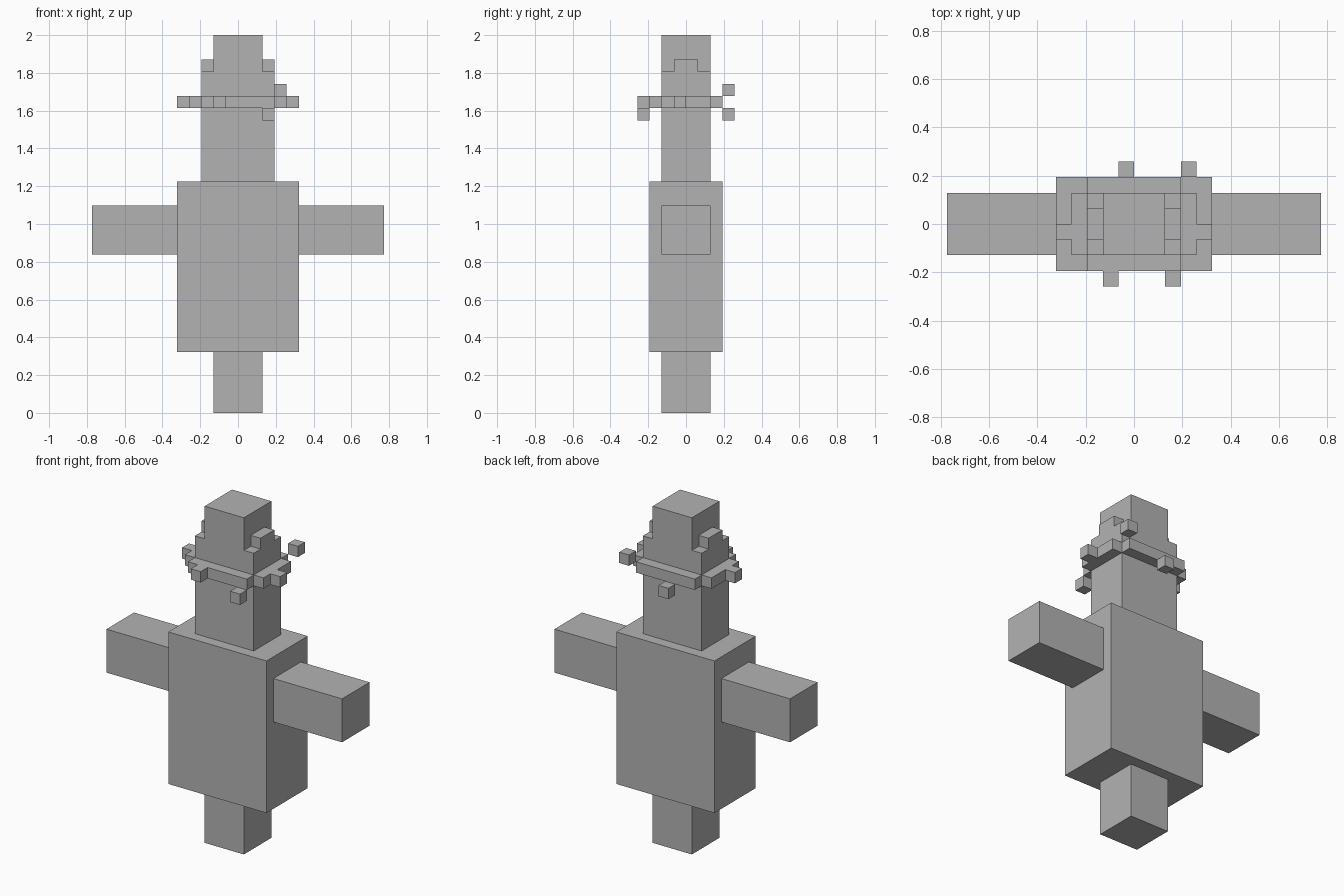
import bpy
import bmesh
from mathutils import Vector

if "Cube" in bpy.data.objects:
    bpy.data.objects.remove(bpy.data.objects["Cube"], do_unlink=True)

U = 2 / 31  # one grid cell; the figure is 31 cells tall

grey = bpy.data.materials.new("plain grey")
grey.use_nodes = True
colour = (0.45, 0.45, 0.45, 1)
grey.diffuse_color = colour
grey.node_tree.nodes["Principled BSDF"].inputs["Base Color"].default_value = colour


def prism(name, points, direction):
    """Extrude a flat outline, given in cells, along a direction."""
    bm = bmesh.new()
    face = bm.faces.new([bm.verts.new(Vector(p) * U) for p in points])
    out = bmesh.ops.extrude_face_region(bm, geom=[face], use_keep_orig=True)
    verts = [g for g in out["geom"] if isinstance(g, bmesh.types.BMVert)]
    bmesh.ops.translate(bm, verts=verts, vec=Vector(direction) * U)
    bmesh.ops.recalc_face_normals(bm, faces=bm.faces)
    mesh = bpy.data.meshes.new(name)
    bm.to_mesh(mesh)
    bm.free()
    mesh.materials.append(grey)
    obj = bpy.data.objects.new(name, mesh)
    bpy.context.collection.objects.link(obj)
    return obj


def box(name, x0, x1, y0, y1, z0, z1):
    outline = [(x0, y0, z0), (x1, y0, z0), (x1, y1, z0), (x0, y1, z0)]
    return prism(name, outline, (0, 0, z1 - z0))


# Leg post, torso and arms
box("leg_post", -2, 2, -2, 2, 0, 5)
box("torso", -5, 5, -3, 3, 5, 19)
box("left_arm", 5, 12, -2, 2, 13, 17)
box("right_arm", -12, -5, -2, 2, 13, 17)

# Head with a narrower crown
half = [(3, 19), (3, 28), (2, 28), (2, 31)]
profile = half + [(-x, z) for x, z in reversed(half)]
prism("head", [(x, -2, z) for x, z in profile], (0, 4, 0))

# Small steps beside the crown
box("left_crown_step", 2, 3, -1, 1, 28, 29)
box("right_crown_step", -3, -2, -1, 1, 28, 29)

# Brim with cut corners, a prong on each side and one in front
side = [(3, -3), (3, -2), (4, -2), (4, -1), (5, -1), (5, 0), (4, 0),
        (4, 2), (3, 2), (3, 3)]
brim = side + [(-x, y) for x, y in reversed(side)]
brim += [(-2, -3), (-2, -4), (-1, -4), (-1, -3)]
prism("brim", [(x, y, 25) for x, y in brim], (0, 0, 1))

# Loose cubes around the brim
for name, x, y, z in [("front_loose_cube", 2, -4, 24),
                      ("back_low_loose_cube", -1, 3, 24),
                      ("back_high_loose_cube", 3, 3, 26)]:
    box(name, x, x + 1, y, y + 1, z, z + 1)
